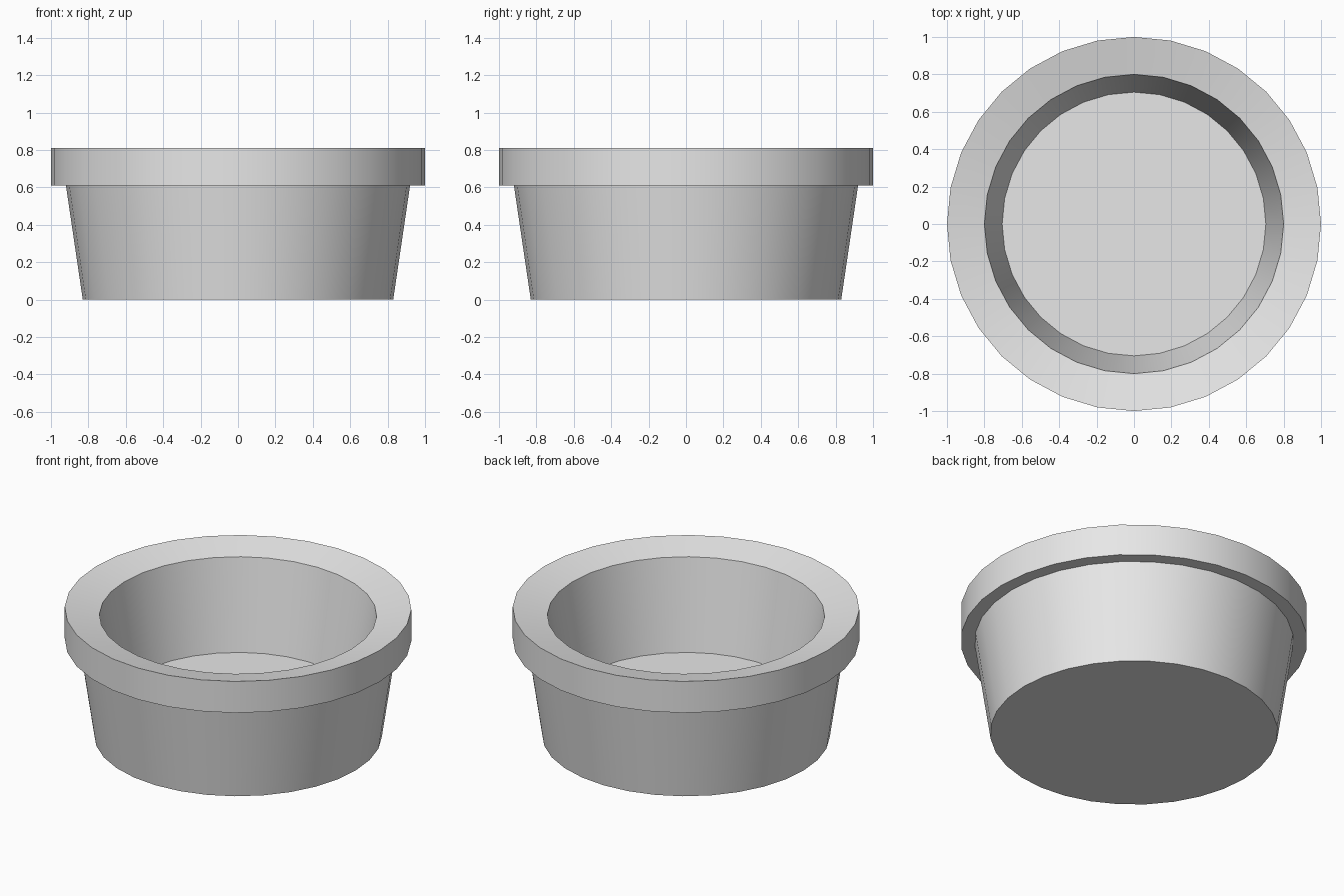
import bpy, bmesh, math

cube = bpy.data.objects.get("Cube")
if cube:
    bpy.data.objects.remove(cube, do_unlink=True)

SIDES = 32


def make_material(name, color):
    mat = bpy.data.materials.new(name)
    mat.use_nodes = True
    mat.diffuse_color = color
    mat.node_tree.nodes["Principled BSDF"].inputs["Base Color"].default_value = color
    return mat


def lathe(name, profile, mat):
    """Spin a (radius, height) profile round z and cap both ends."""
    bm = bmesh.new()
    rings = []
    for r, z in profile:
        rings.append([bm.verts.new((r * math.cos(a), r * math.sin(a), z))
                      for a in (math.tau * i / SIDES for i in range(SIDES))])
    for low, high in zip(rings, rings[1:]):
        for i in range(SIDES):
            j = (i + 1) % SIDES
            bm.faces.new((low[i], low[j], high[j], high[i]))
    bm.faces.new(rings[0][::-1])
    bm.faces.new(rings[-1])
    bmesh.ops.recalc_face_normals(bm, faces=bm.faces)
    mesh = bpy.data.meshes.new(name)
    bm.to_mesh(mesh)
    bm.free()
    mesh.materials.append(mat)
    obj = bpy.data.objects.new(name, mesh)
    bpy.context.collection.objects.link(obj)
    return obj


# Outer base, tapered wall, overhanging collar, dished rim, inner wall, floor
profile = [(0.83, 0), (0.92, 0.61), (1, 0.61), (1, 0.81),
           (0.8, 0.765), (0.705, 0.2)]
bowl = lathe("bowl", profile, make_material("light grey", (0.8, 0.8, 0.8, 1)))

bpy.ops.object.select_all(action='DESELECT')
bowl.select_set(True)
bpy.context.view_layer.objects.active = bowl
bpy.ops.object.shade_smooth_by_angle(angle=math.radians(30))
